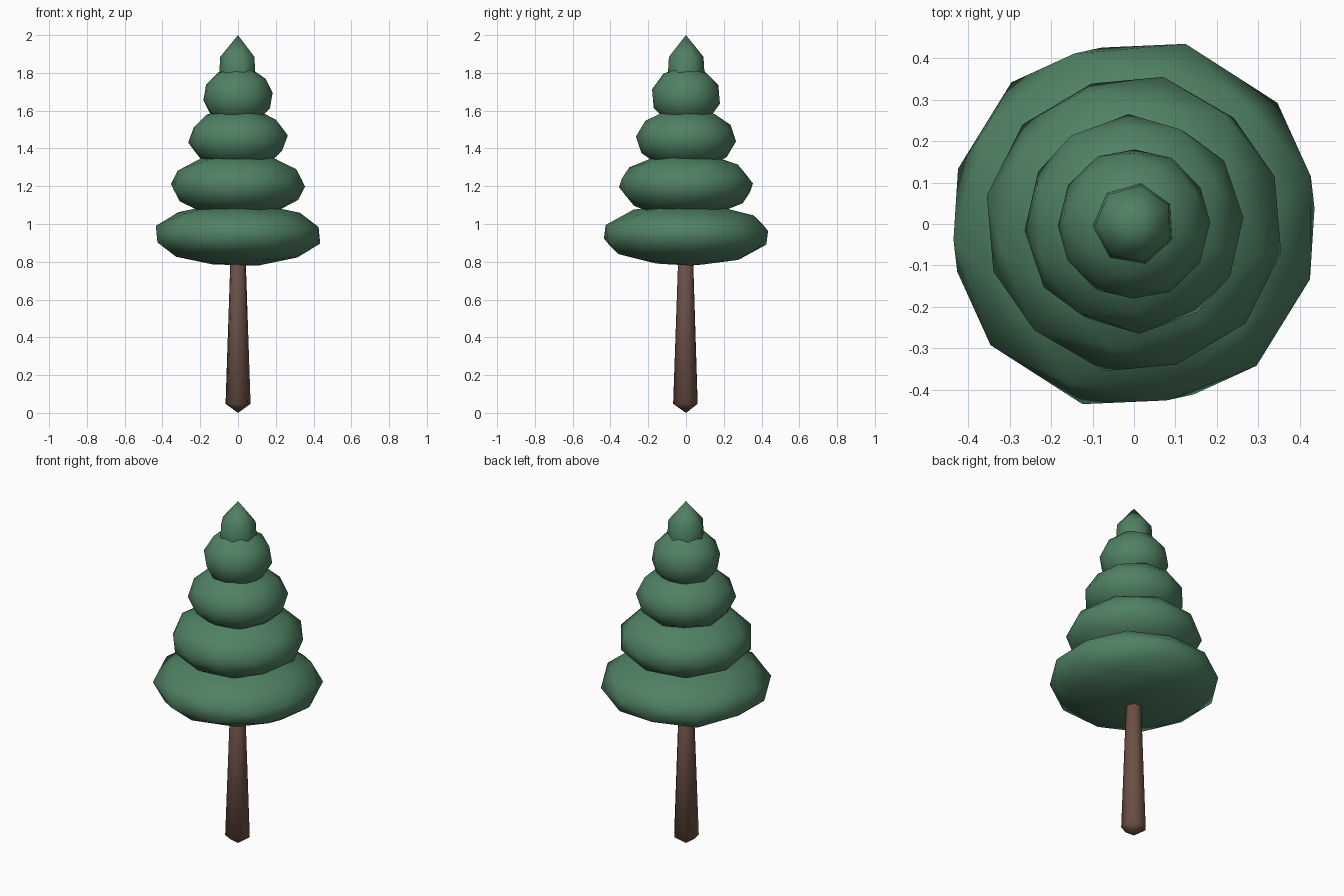
import bpy, bmesh
from math import pi, cos, sin
from mathutils import Euler, Matrix

cube = bpy.data.objects.get("Cube")
if cube:
    bpy.data.objects.remove(cube)


def material(name, rgb):
    m = bpy.data.materials.new(name)
    m.use_nodes = True
    m.diffuse_color = (*rgb, 1)
    m.node_tree.nodes["Principled BSDF"].inputs["Base Color"].default_value = (*rgb, 1)
    return m


def finish(name, bm, mat):
    bmesh.ops.recalc_face_normals(bm, faces=bm.faces)
    for f in bm.faces:
        f.smooth = True
    mesh = bpy.data.meshes.new(name)
    bm.to_mesh(mesh)
    bm.free()
    mesh.materials.append(mat)
    obj = bpy.data.objects.new(name, mesh)
    bpy.context.collection.objects.link(obj)
    return obj


def foliage_tier(name, radius, half_height, z, turn):
    """Tilted low-poly ball, flattened into a tier."""
    bm = bmesh.new()
    bmesh.ops.create_icosphere(bm, subdivisions=2, radius=1)
    squash = Matrix.Diagonal((radius, radius, half_height, 1))
    spin = Euler(turn).to_matrix().to_4x4()
    bm.transform(Matrix.Translation((0, 0, z)) @ squash @ spin)
    finish(name, bm, leaf_green)


def lathe(name, profile, sides, start, mat):
    """Turned part whose first and last profile points lie on the axis."""
    bm = bmesh.new()
    bottom = bm.verts.new((0, 0, profile[0][1]))
    top = bm.verts.new((0, 0, profile[-1][1]))
    rings = []
    for r, z in profile[1:-1]:
        angles = [start + 2 * pi * i / sides for i in range(sides)]
        rings.append([bm.verts.new((r * cos(a), r * sin(a), z)) for a in angles])
    for i in range(sides):
        j = (i + 1) % sides
        bm.faces.new((bottom, rings[0][j], rings[0][i]))
        bm.faces.new((top, rings[-1][i], rings[-1][j]))
        for low, high in zip(rings, rings[1:]):
            bm.faces.new((low[i], low[j], high[j], high[i]))
    finish(name, bm, mat)


leaf_green = material("leaf green", (0.08, 0.22, 0.125))
bark_brown = material("bark brown", (0.15, 0.08, 0.06))

# Tapered trunk with a blunt pointed foot
lathe("trunk", [(0, 0), (0.068, 0.048), (0.042, 0.8), (0, 0.85)], 7, 0.2, bark_brown)

# Stacked foliage, widest at the bottom
foliage_tier("bottom_tier", 0.455, 0.168, 0.943, (0.3, 0.2, 0.4))
foliage_tier("lower_tier", 0.362, 0.175, 1.205, (0.5, 0.1, 1.1))
foliage_tier("middle_tier", 0.266, 0.165, 1.45, (0.2, 0.4, 0.7))
foliage_tier("upper_tier", 0.185, 0.16, 1.675, (0.4, 0.3, 0.2))

# Pointed crown
lathe("crown", [(0, 1.6), (0.09, 1.68), (0.1, 1.79), (0.094, 1.885), (0, 2)],
      7, 0.5, leaf_green)
